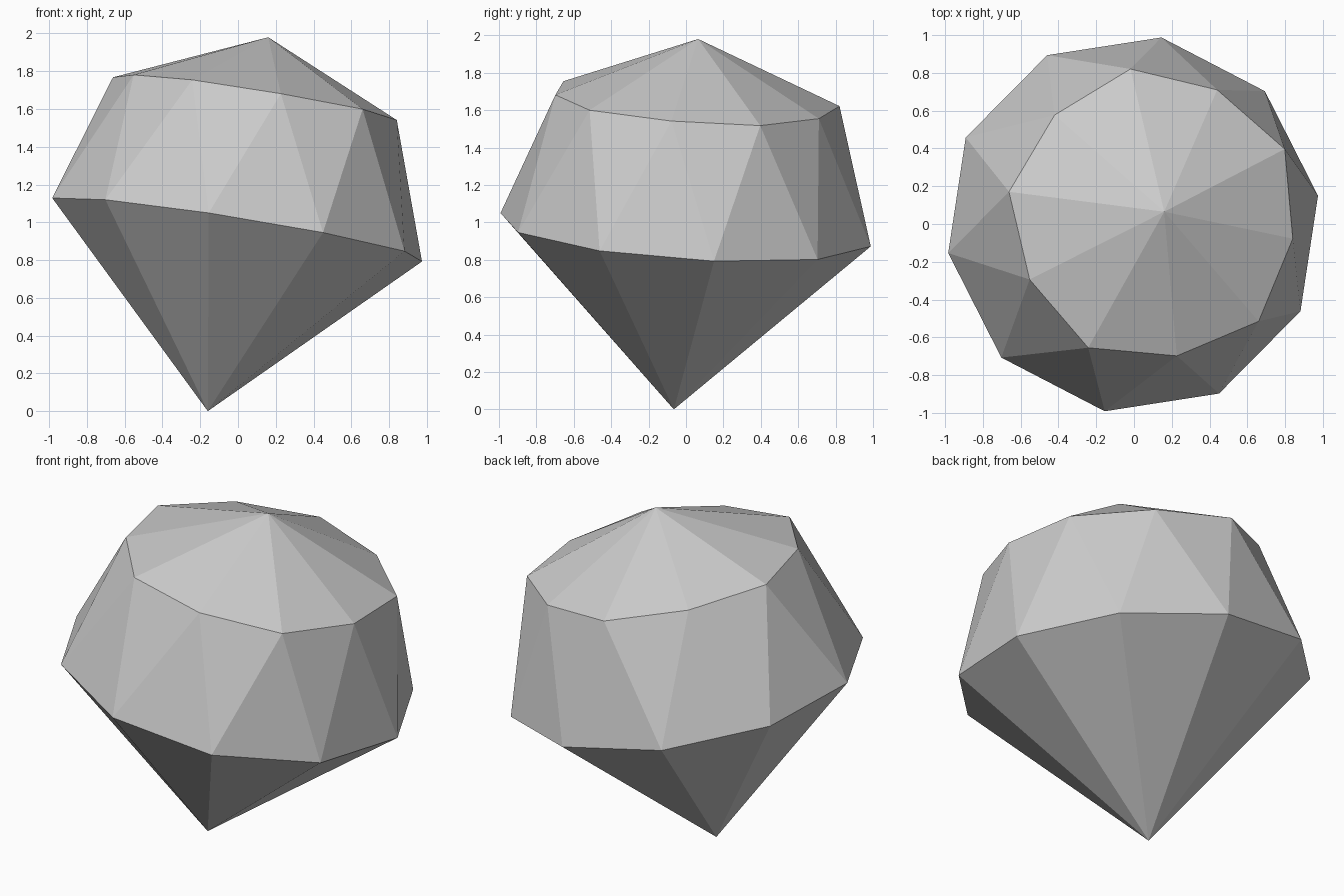
import bpy, bmesh
from math import radians, sin, cos
from mathutils import Vector

if "Cube" in bpy.data.objects:
    bpy.data.objects.remove(bpy.data.objects["Cube"])

SIDES = 10
BASE = Vector((-0.16, -0.065, 0.0))
TIP = Vector((0.16, 0.065, 1.98))
axis = TIP - BASE
tilt = Vector((0, 0, 1)).rotation_difference(axis)

bm = bmesh.new()


def point(radius, degrees, height):
    a = radians(degrees)
    local = Vector((radius * cos(a), radius * sin(a), height))
    return bm.verts.new(BASE + tilt @ local)


# Girdle ring, and crown ring offset half a step with alternating radius
step = 360 / SIDES
girdle = [point(1.005, 9 + step * i, 0.975) for i in range(SIDES)]
crown = [point(0.788 if i % 2 == 0 else 0.752, 27 + step * i, 1.677)
         for i in range(SIDES)]
bottom = bm.verts.new(BASE)
top = bm.verts.new(TIP)

# Pavilion, facet band and crown triangles
for i in range(SIDES):
    j = (i + 1) % SIDES
    bm.faces.new((bottom, girdle[j], girdle[i]))
    bm.faces.new((girdle[i], girdle[j], crown[i]))
    bm.faces.new((girdle[j], crown[j], crown[i]))
    bm.faces.new((crown[i], crown[j], top))

bmesh.ops.recalc_face_normals(bm, faces=bm.faces)
mesh = bpy.data.meshes.new("gemstone")
bm.to_mesh(mesh)
bm.free()
gem = bpy.data.objects.new("gemstone", mesh)
bpy.context.collection.objects.link(gem)
